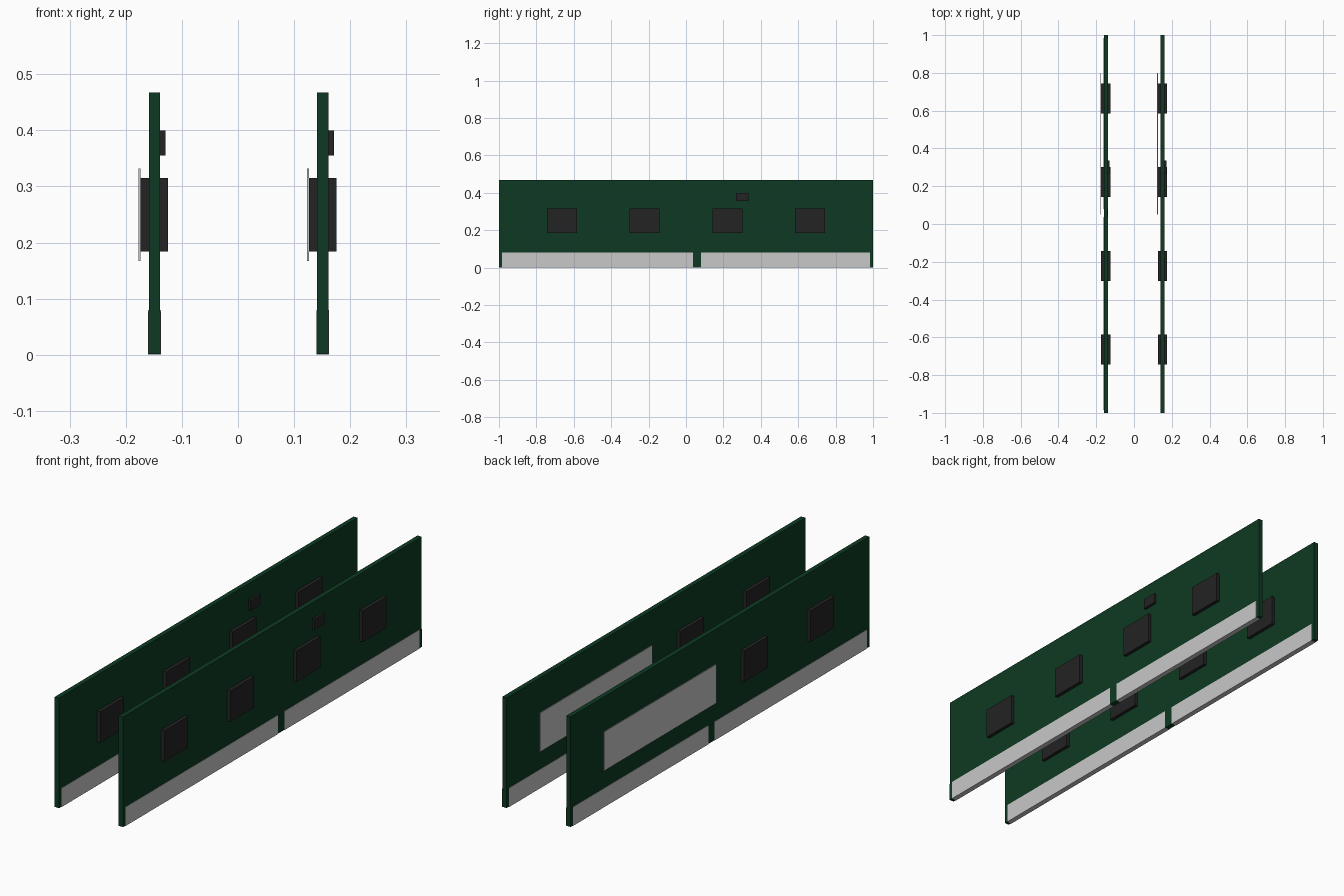
import bpy

# Remove the default cube
cube = bpy.data.objects.get("Cube")
if cube:
    bpy.data.objects.remove(cube, do_unlink=True)


def make_material(name, color):
    mat = bpy.data.materials.new(name)
    mat.use_nodes = True
    mat.diffuse_color = (*color, 1)
    mat.node_tree.nodes["Principled BSDF"].inputs["Base Color"].default_value = (*color, 1)
    return mat


green = make_material("board green", (0.004, 0.042, 0.016))
black = make_material("chip black", (0.017, 0.017, 0.017))
silver = make_material("contact silver", (0.58, 0.58, 0.58))


def box(name, mat, x, y, z):
    """Box from (min, max) pairs on each axis."""
    spans = (x, y, z)
    bpy.ops.mesh.primitive_cube_add(size=1)
    obj = bpy.context.object
    obj.name = name
    obj.location = [(a + b) / 2 for a, b in spans]
    obj.scale = [b - a for a, b in spans]
    bpy.ops.object.transform_apply(location=True, rotation=False, scale=True)
    obj.data.materials.append(mat)
    return obj


def memory_module(side, cx):
    def around(half):
        return (cx - half, cx + half)

    # Circuit board with a slightly thicker lower edge
    box(f"{side}_board", green, around(0.01), (-1, 1), (0.001, 0.467))
    box(f"{side}_edge_strip", green, around(0.0107), (-1, 1), (0.001, 0.077))

    # Contact strips either side of the keying gap
    for part, span in (("front", (-0.984, 0.037)), ("back", (0.08, 0.984))):
        box(f"{side}_{part}_contacts", silver, around(0.0115), span, (0, 0.08))

    # Memory chips on both faces
    for i, y in enumerate((-0.664, -0.222, 0.222, 0.664)):
        box(f"{side}_memory_chip_{i + 1}", black, around(0.0245),
            (y - 0.08, y + 0.08), (0.184, 0.315))

    # Small controller chip on one face, label plate over the chips on the other
    box(f"{side}_small_chip", black, (cx + 0.009, cx + 0.02), (0.268, 0.335), (0.355, 0.4))
    box(f"{side}_label", silver, (cx - 0.028, cx - 0.0245), (0.05, 0.8), (0.167, 0.332))


memory_module("right", -0.149)
memory_module("left", 0.151)
